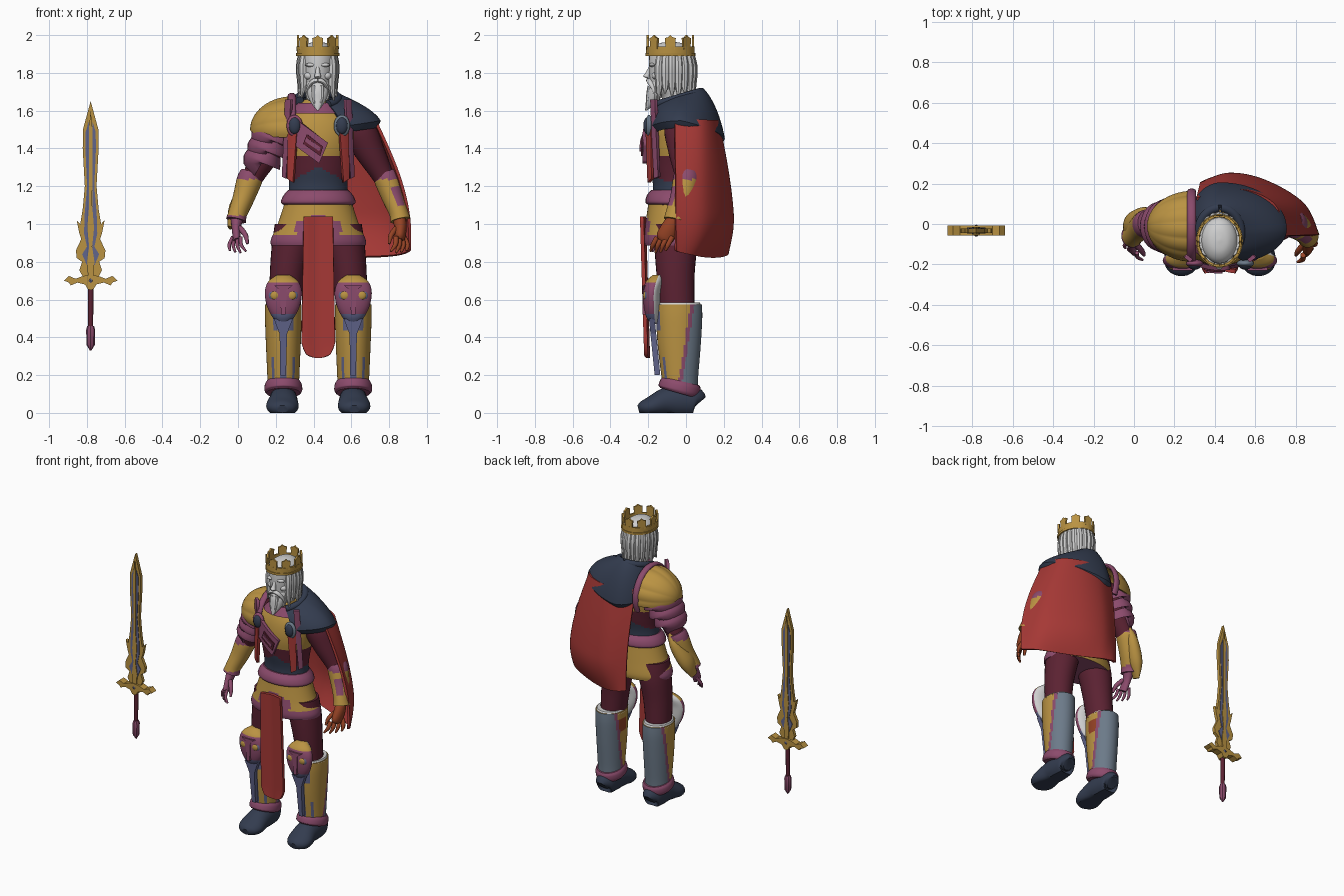
import bpy, bmesh, math
from mathutils import Vector, Matrix
from math import sin, cos, pi, radians

if "Cube" in bpy.data.objects:
    bpy.data.objects.remove(bpy.data.objects["Cube"])

COLORS = {"gold": (.49, .29, .055), "red": (.38, .04, .036), "maroon": (.105, .016, .032),
          "purple": (.26, .07, .15), "navy": (.033, .045, .078), "slate": (.15, .195, .25),
          "light_grey": (.62, .62, .62), "rust": (.30, .055, .018), "violet": (.12, .13, .26)}
MATS = {}
for key, c in COLORS.items():
    MATS[key] = bpy.data.materials.new(key)
    MATS[key].diffuse_color = (*c, 1)
CX = .425  # body centre line


def finish(name, bm, mat, thick=0, sharp=38, matrix=None):
    """mat is a colour name or a rule(face centre, normal) -> colour name"""
    if matrix:
        bm.transform(matrix)
    bmesh.ops.recalc_face_normals(bm, faces=bm.faces)
    me = bpy.data.meshes.new(name)
    used = []
    for f in bm.faces:
        nm = mat(f.calc_center_median(), f.normal) if callable(mat) else mat
        if nm not in used:
            used.append(nm)
            me.materials.append(MATS[nm])
        f.material_index = used.index(nm)
        f.smooth = True
    for e in bm.edges:
        e.smooth = len(e.link_faces) == 2 and e.calc_face_angle(0) < radians(sharp)
    bm.to_mesh(me)
    bm.free()
    ob = bpy.data.objects.new(name, me)
    bpy.context.collection.objects.link(ob)
    if thick:
        m = ob.modifiers.new("thickness", 'SOLIDIFY')
        m.thickness, m.offset = thick, 0
    return ob


def spline(pts, k):
    out = []
    for i in range(len(pts) - 1):
        a, b, c, d = (pts[max(0, min(len(pts) - 1, i + o))] for o in (-1, 0, 1, 2))
        for j in range(k):
            t = j / k
            out.append([.5 * (2*q + (r-p)*t + (2*p-5*q+4*r-s)*t*t + (3*q-p-3*r+s)*t**3)
                        for p, q, r, s in zip(a, b, c, d)])
    return out + [list(pts[-1])]


def loft(name, secs, mat, n=28, k=5, level=False, floor=None):
    """Tube through sections (x, y, z, half width, half depth)"""
    bm = bmesh.new()
    S = spline(secs, k)
    rings = []
    for i, (x, y, z, a, b) in enumerate(S):
        t = Vector((0, 0, 1)) if level else (Vector(S[min(i+1, len(S)-1)][:3]) - Vector(S[max(i-1, 0)][:3])).normalized()
        u = (Vector((1, 0, 0)) - t * t.x).normalized()
        v = t.cross(u)
        ring = []
        for j in range(n):
            p = Vector((x, y, z)) + u * a * cos(2*pi*j/n) + v * b * sin(2*pi*j/n)
            if floor is not None:
                p.z = max(p.z, floor)
            ring.append(bm.verts.new(p))
        rings.append(ring)
    for r, q in zip(rings, rings[1:]):
        for j in range(n):
            bm.faces.new((r[j], r[(j+1) % n], q[(j+1) % n], q[j]))
    bm.faces.new(rings[0])
    bm.faces.new(rings[-1])
    return finish(name, bm, mat)


def grid(name, f, nu, nv, mat, thick=.01):
    bm = bmesh.new()
    V = [[bm.verts.new(f(i/nu, j/nv)) for j in range(nv+1)] for i in range(nu+1)]
    for i in range(nu):
        for j in range(nv):
            bm.faces.new((V[i][j], V[i+1][j], V[i+1][j+1], V[i][j+1]))
    bmesh.ops.remove_doubles(bm, verts=bm.verts, dist=1e-5)
    return finish(name, bm, mat, thick)


def blob(name, loc, r, mat, seg=24):
    bm = bmesh.new()
    bmesh.ops.create_uvsphere(bm, u_segments=seg, v_segments=seg//2, radius=1)
    return finish(name, bm, mat, matrix=Matrix.Translation(loc) @ Matrix.Diagonal((*r, 1)))


def prism(name, pts, depth, mat, matrix):
    """Outline in x/z, extruded evenly about y = 0"""
    bm = bmesh.new()
    f = bm.faces.new([bm.verts.new((x, -depth/2, z)) for x, z in pts])
    g = bmesh.ops.extrude_face_region(bm, geom=[f])
    bmesh.ops.translate(bm, vec=(0, depth, 0), verts=[v for v in g["geom"] if isinstance(v, bmesh.types.BMVert)])
    return finish(name, bm, mat, sharp=15, matrix=matrix)


def mirrored(half):
    return half + [(-x, z) for x, z in reversed(half) if x]


def on_chest(name, quad, mat, off=0.0, thick=.012):
    """Strip given by four (x, z) corners, wrapped on the chest front"""
    a, b, c, d = (Vector(q) for q in quad)
    def f(u, v):
        p = a.lerp(b, u).lerp(d.lerp(c, u), v)
        return (p.x, -.06 - off - .147 * math.sqrt(max(0, 1 - ((p.x-CX)/.21)**2)), p.y)
    return grid(name, f, 10, 6, mat, thick)


# Torso, belt skirt and hips
loft("torso", [(CX, -.06, 1.08, .17, .125), (CX, -.06, 1.2, .155, .115), (CX, -.06, 1.3, .165, .13),
               (CX, -.06, 1.42, .19, .145), (CX, -.055, 1.52, .2, .14), (CX, -.05, 1.6, .14, .115), (CX, -.05, 1.66, .07, .07)],
     lambda c, n: "navy" if c.z < 1.3 - abs(c.x-CX)*.5 else "maroon" if c.z < 1.36 else "gold", n=48, k=8, level=True)
loft("neck_trim", [(CX, -.06, 1.585, .155, .128), (CX, -.055, 1.64, .11, .1)], "purple", k=1, level=True)


def skirt_rule(c, n):
    dx = abs(c.x - CX)
    if c.z > 1.105 or (c.y < .02 and c.z < .945):
        return "purple"
    return "purple" if c.y < -.1 and dx < .12 and c.z < 1.055 - dx*.4 else "gold"


loft("skirt", [(CX, -.065, .885, .25, .155), (CX, -.065, .92, .25, .16), (CX, -.065, 1.0, .215, .15), (CX, -.065, 1.09, .185, .137), (CX, -.065, 1.11, .182, .135)],
     skirt_rule, n=64, k=6, level=True)
loft("belt", [(CX, -.065, 1.1, .18, .13), (CX, -.065, 1.115, .198, .15), (CX, -.065, 1.15, .185, .143), (CX, -.065, 1.18, .16, .12)], "purple", level=True)
grid("tabard", lambda u, v: (CX + (u-.5)*(.155+.025*v)*(1 if v < .93 else 1-(v-.93)*4), -.228 + .022*v - .006*cos(2*pi*u),
                            1.04 - .75*v + .02*(2*u-1)**2*v), 10, 24, "red", .02)

# Chest details
on_chest("chest_strap", [(.26, 1.45), (.43, 1.32), (.475, 1.43), (.29, 1.57)], "purple", .012, .022)
on_chest("strap_plate", [(.345, 1.425), (.435, 1.36), (.45, 1.41), (.365, 1.475)], "maroon", .027, .008)
on_chest("strap_plate_mid", [(.355, 1.437), (.43, 1.385), (.437, 1.405), (.363, 1.458)], "purple", .034, .008)
for s in (-1, 1):
    x = CX + s*.125
    on_chest("chest_sash", [(x+s*.005, 1.22), (x+s*.035, 1.24), (x+s*.03, 1.5), (x-s*.015, 1.5)], "red", .02, .02)
    on_chest("side_trim", [(x+s*.04, 1.24), (x+s*.06, 1.25), (x+s*.045, 1.66), (x+s*.015, 1.66)], "purple", .012, .02)
    blob("clasp_rim", (x, -.195, 1.52), (.043, .02, .058), "slate" if s > 0 else "purple")
    blob("clasp", (x, -.206, 1.52), (.031, .02, .044), "navy")

# Legs
for s in (-1, 1):
    x = CX + s*.185
    loft("thigh", [(CX+s*.12, -.06, 1.0, .11, .11), (CX+s*.142, -.055, .88, .105, .112), (CX+s*.165, -.055, .72, .092, .1), (CX+s*.18, -.045, .52, .08, .09)], "maroon", level=True)

    def greave_rule(c, n, x=x, s=s):
        d, edge = abs(c.x - x), c.y - (.005 + (c.z-.4)*.16)
        if edge > .012:
            return "slate"
        if edge > -.008:
            return "purple"
        if c.y < -.08 and (d < .02 or (d < .05 and .44 < c.z < .54) or (.05 < d < .062 and c.z < .3)):
            return "violet"
        if (c.x-x)*s < -.06 and -.06 < c.y and .43 < c.z < .53:
            return "rust"
        return "gold"
    loft("greave", [(x, -.03, .14, .083, .092), (x, -.033, .2, .085, .098), (x, -.036, .36, .092, .114), (x, -.036, .5, .097, .122), (x, -.036, .575, .096, .12)],
         greave_rule, n=64, k=8, level=True)
    loft("greave_lining", [(x, -.036, .565, .097, .12), (x, -.036, .585, .088, .108)], "light_grey", k=1, level=True)
    prism("shin_ridge", [(-.014, .2), (.014, .2), (.02, .42), (.05, .5), (-.05, .5), (-.02, .42)], .03, "violet",
          Matrix.Translation((x, -.166, 0)) @ Matrix.Translation((0, .0, .35)) @ Matrix.Rotation(.1, 4, 'X') @ Matrix.Translation((0, 0, -.35)))
    loft("ankle_cuff", [(x, -.04, .105, .09, .1), (x, -.036, .12, .1, .112), (x, -.03, .15, .098, .11), (x, -.026, .168, .088, .1)], "purple")

    # Knee guard with two gold lenses
    def knee_rule(c, n):
        return "light_grey" if n.y > .3 else "gold" if c.z > .69 else "violet" if c.z < .525 else "purple"
    loft("knee_guard", [(x, -.165, .47, .025, .02), (x, -.175, .51, .06, .036), (x, -.18, .57, .088, .044), (x, -.18, .64, .098, .046),
                        (x, -.168, .695, .08, .045), (x, -.15, .73, .035, .025)], knee_rule, k=8, level=True)
    for t in (-1, 1):
        blob("knee_lens_rim", (x+t*.043, -.207, .622), (.036, .014, .034), "violet", 16)
        blob("knee_lens", (x+t*.043, -.215, .622), (.026, .012, .024), "gold", 16)
    prism("knee_nose", [(-.012, .52), (.012, .52), (.018, .65), (.05, .675), (-.05, .675), (-.018, .65)], .03, "purple", Matrix.Translation((x, -.215, 0)))
    loft("boot", [(x, .066, .05, .035, .04), (x, .05, .06, .062, .075), (x, -.02, .065, .072, .085), (x, -.1, .06, .076, .075), (x+s*.005, -.18, .035, .086, .055),
                  (x+s*.005, -.23, .025, .066, .038), (x+s*.005, -.252, .02, .03, .02)], "navy", floor=0)

# Arms, bracers and hands
for s, skin in ((-1, "purple"), (1, "rust")):
    def X(d, s=s):
        return CX + s*d
    loft("upper_arm", [(X(.15), -.03, 1.54, .06, .08), (X(.215), -.02, 1.49, .09, .095), (X(.275), -.01, 1.38, .078, .082), (X(.345), 0, 1.25, .056, .06), (X(.38), -.02, 1.17, .05, .05)], "maroon")

    def bracer_rule(c, n, s=s):
        if c.z > 1.235 or c.z < 1.045:
            return "purple" if s < 0 or c.z > 1.1 else "gold"
        return "purple" if s > 0 and n.y < -.55 and 1.1 < c.z < 1.2 and n.x > .1 else "gold"
    loft("bracer", [(X(.35), .005, 1.265, .062, .066), (X(.365), 0, 1.23, .067, .07), (X(.395), -.02, 1.14, .058, .064), (X(.425), -.05, 1.06, .05, .056), (X(.435), -.06, 1.02, .054, .058)], bracer_rule)
    if s < 0:  # flared fin on the sword arm
        loft("bracer_fin", [(X(.33), .05, 1.29, .006, .006), (X(.37), .045, 1.2, .036, .04), (X(.43), .0, 1.08, .045, .06), (X(.468), -.03, .98, .012, .03)], "gold")
    w = .8 if s < 0 else 1.1
    loft("palm", [(X(.43), -.06, 1.03, .035, .038), (X(.435), -.085, .98, .03*w, .042*w), (X(.432), -.11, .93, .026*w, .044*w), (X(.43), -.12, .91, .02, .034)], skin, n=16)
    for i in range(4):
        dy, dx = (i-1.5)*.024*w, (i-1.5)*.014
        loft("finger", [(X(.432+dx), -.113+dy, .93, .013*w, .013*w), (X(.44+dx*1.5), -.135+dy, .89, .012*w, .012*w), (X(.425+dx*2), -.148+dy, .845+abs(i-1.3)*.008, .006, .006)], skin, n=10, k=3)
    loft("thumb", [(X(.415), -.1, .98, .015, .015), (X(.385), -.135, .94, .014, .014), (X(.375), -.155, .895, .007, .007)], skin, n=10, k=3)

# Ridged pauldron with layered plates
def pauldron(u, v):
    a, p = -.25 + u*(pi+.5), v*pi/2
    k = 1 + .035*abs(sin(a*6.5))*sin(p)
    return (.29 - .22*cos(p), -.01 + .165*k*sin(p)*cos(a), 1.5 + .165*k*sin(p)*sin(a))


grid("pauldron", pauldron, 70, 14, "gold", .012)
loft("pauldron_rim", [(.285, -.01 + .172*cos(a), 1.5 + .18*sin(a), .022, .014) for a in (-.5 + i*(pi+1)/12 for i in range(13))], "purple", n=12, k=3)
for i in range(3):
    x, z, r = .215 - i*.03, 1.50 - i*.058, .118 - i*.01
    loft("arm_plate", [(x, -.012, z, r*.82, r*1.1), (x-.018, -.012, z-.035, r, r*1.22), (x-.03, -.012, z-.06, r*1.04, r*1.24), (x-.03, -.012, z-.064, r*.9, r)], "purple", k=2)

# Mantle over the left shoulder and back
def mantle(u, v):
    a = radians(-68 + 250*u)
    c, s = cos(a), sin(a)
    ox, oy, oz = .43 + c*(.315 if c > 0 else .16), -.025 + s*(.22 if s > 0 else .165), 1.5 + .045*max(c, 0) - .05*max(s, 0)
    ix, iy, iz = CX + .1*c, -.04 + s*(.125 if s > 0 else .1), 1.67 + .04*s
    if v > .88:
        t = (v-.88)/.12
        return (ox - c*.02*t, oy - s*.02*t, oz - .03*t)
    t = v/.88*pi/2
    e = .45*sin(t) + .55*v/.88
    d = .45*(1-cos(t)) + .55*v/.88
    return (ix + (ox-ix)*e, iy + (oy-iy)*e, iz + (oz-iz)*d)


grid("mantle", mantle, 48, 16, "navy", .022)
loft("mantle_collar", [(CX + .105*cos(a), -.04 + .12*sin(a), 1.665 + .035*sin(a), .022, .022) for a in (radians(-60 + 20*i) for i in range(14))], "navy", n=12, k=3)

# Cape
NU, NV = 32, 28
TOP = spline([(.725, -.06), (.70, .08), (.59, .15), (.45, .165), (.31, .12)], 8)
LOW = spline([(.91, -.055), (.84, .10), (.65, .215), (.47, .25), (.33, .2)], 8)


def cape(u, v):
    a, b = Vector(TOP[round(u*NU)]), Vector(LOW[round(u*NU)])
    p = a.lerp(b, sin(min(1, v*1.12)*pi/2))
    p.y -= max(0, v-.68)**2 * .75 * sin(pi*min(1, u*1.1))
    return (p.x, p.y, 1.55 - v*(.69 + .035*sin(pi*u)))


grid("cape", cape, NU, NV, "red", .016)

# Head, beard and hair
HX = .422
loft("head", [(HX, -.05, 1.58, .06, .06), (HX, -.06, 1.67, .055, .07), (HX, -.09, 1.71, .062, .092), (HX, -.085, 1.78, .08, .108), (HX, -.08, 1.86, .09, .116),
              (HX, -.08, 1.92, .085, .108), (HX, -.08, 1.955, .05, .065), (HX, -.08, 1.965, .005, .005)], "light_grey", level=True)
loft("beard", [(HX, -.135, 1.755, .06, .05), (HX, -.155, 1.71, .06, .05), (HX, -.175, 1.66, .045, .036), (HX, -.195, 1.625, .024, .02), (HX, -.212, 1.6, .004, .004)], "light_grey", level=True)
loft("nose", [(HX, -.185, 1.835, .009, .01), (HX, -.2, 1.8, .013, .015), (HX, -.208, 1.782, .018, .018), (HX, -.195, 1.77, .012, .01)], "light_grey", n=12, level=True)
for s in (-1, 1):
    blob("brow", (HX+s*.035, -.178, 1.842), (.032, .018, .011), "light_grey", 16)
    blob("cheek", (HX+s*.045, -.155, 1.785), (.028, .026, .022), "light_grey", 16)
    loft("moustache", [(HX, -.2, 1.762, .01, .012), (HX+s*.03, -.193, 1.752, .012, .014), (HX+s*.052, -.172, 1.715, .009, .01), (HX+s*.055, -.17, 1.69, .003, .003)], "light_grey", n=10, k=3)
    for i in range(3):
        loft("beard_lock", [(HX+s*(.02+i*.018), -.19+i*.02, 1.73, .014, .014), (HX+s*(.02+i*.014), -.2+i*.022, 1.67, .013, .012), (HX+s*(.012+i*.012), -.208+i*.022, 1.615+i*.018, .003, .003)], "light_grey", n=8, k=3)
for i in range(15):
    a = radians(-32 + i*244/14)
    c, s, drop = cos(a), sin(a), (0, .035, .015)[i % 3]
    loft("hair_lock", [(HX+.082*c, -.08+.1*s, 1.91, .02, .022), (HX+.092*c, -.08+.118*s, 1.83, .024, .024), (HX+.088*c, -.08+.116*s, 1.74, .02, .02),
                       (HX+.1*c, -.08+.125*s, 1.655+drop, .004, .004)], "light_grey", n=8, k=3, level=True)

# Crown
for z0, z1, r in ((1.895, 1.94, .104), (1.89, 1.905, .108)):
    grid("crown_band", lambda u, v: (HX + (r+.002*v)*cos(2*pi*u), -.083 + (r+.018)*sin(2*pi*u), z0 + (z1-z0)*v), 48, 2, "gold", .012)
for i in range(8):
    a = i*pi/4 - pi/2
    prism("crown_point", [(-.025, -.01), (.025, -.01), (.029, .05), (.012, .055), (0, .066), (-.012, .055), (-.029, .05)], .012, "gold",
          Matrix.Translation((HX + .104*cos(a), -.083 + .12*sin(a), 1.934)) @ Matrix.Rotation(a+pi/2, 4, 'Z'))

# Sword
SW = Matrix.Translation((-.78, -.033, 0))
prism("blade", mirrored([(0, 1.65), (.041, 1.5), (.042, 1.4), (.031, 1.2), (.042, 1.08), (.055, 1.0), (.074, 1.02), (.06, .95), (.05, .92), (.078, .86), (.074, .82), (.045, .8), (.06, .755), (.03, .7), (0, .69)]), .022, "gold", SW)
for s in (-1, 1):
    prism("blade_inlay", [(s*.01, 1.54), (s*.026, 1.49), (s*.028, 1.4), (s*.019, 1.2), (s*.032, 1.05), (s*.035, .95), (s*.02, .88), (s*.045, .84), (s*.02, .78), (s*.01, .8)], .03, "violet", SW)
prism("blade_ridge", mirrored([(0, 1.6), (.01, 1.5), (.008, 1.1), (.018, .98), (.008, .88), (.02, .8), (.012, .7), (0, .69)]), .038, "gold", SW)
prism("guard", mirrored([(0, .73), (.04, .725), (.08, .71), (.115, .725), (.142, .7), (.115, .69), (.105, .675), (.07, .69), (.03, .68), (.015, .655), (0, .65)]), .05, "gold", SW)
blob("guard_gem", (-.78, -.033, .7), (.018, .03, .022), "violet", 12)
loft("grip", [(-.78, -.033, .66, .015, .015), (-.78, -.033, .45, .013, .013)], "maroon", n=12, k=1)
loft("pommel", [(-.78, -.033, .46, .018, .018), (-.78, -.033, .44, .024, .024), (-.78, -.033, .36, .022, .022), (-.78, -.033, .33, .004, .004)], "purple", n=8, k=1)

for m in bpy.data.materials:
    if m.users and not m.is_grease_pencil:
        m.use_nodes = True
        m.node_tree.nodes["Principled BSDF"].inputs["Base Color"].default_value = m.diffuse_color
